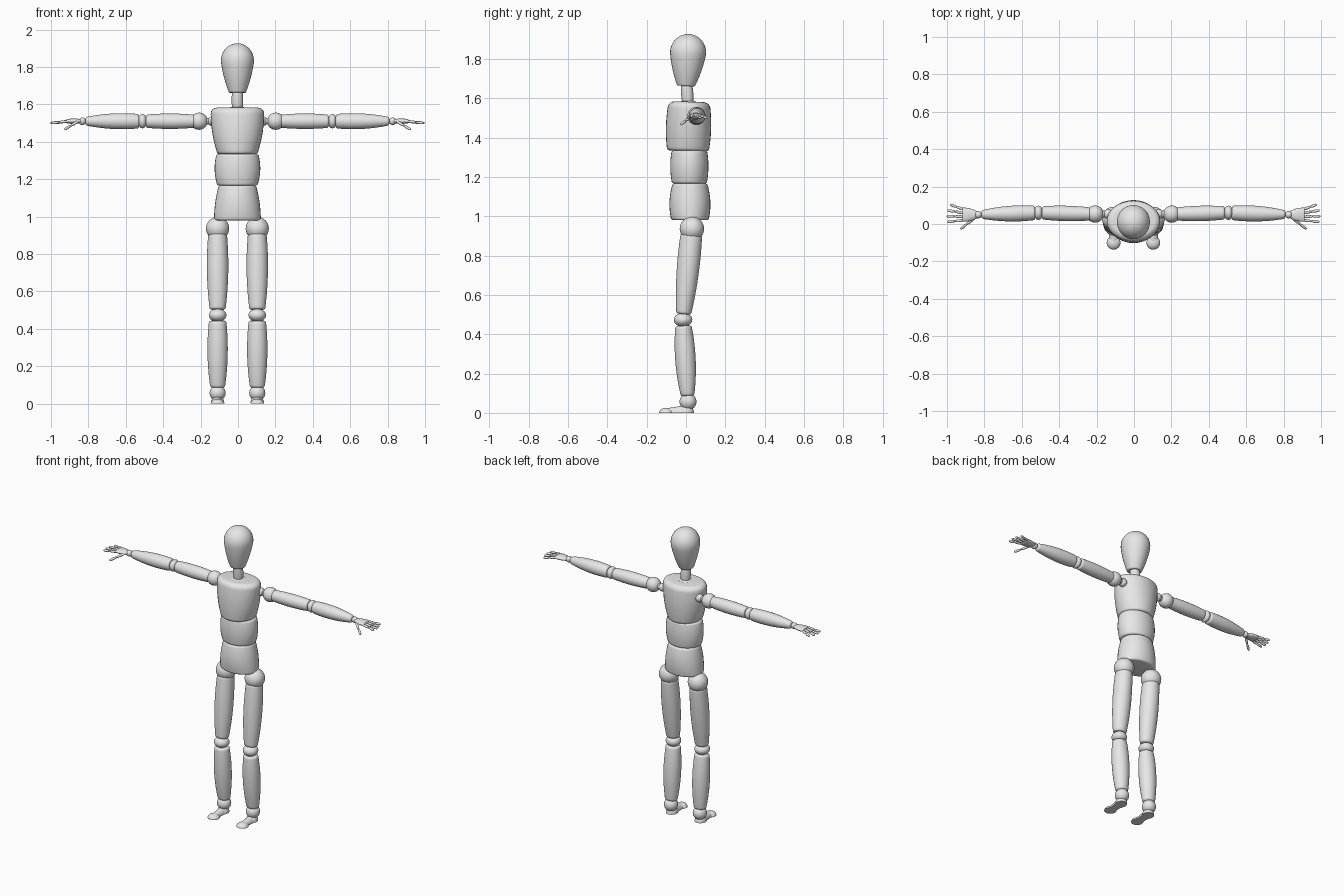
import bpy, bmesh
from math import cos, sin, pi, sqrt, radians
from mathutils import Matrix, Vector

default_cube = bpy.data.objects.get("Cube")
if default_cube:
    bpy.data.objects.remove(default_cube, do_unlink=True)

BODY_MIDDLE = Vector((-0.003, 0, 0))
UP, BACK = Vector((0, 0, 1)), Vector((0, 1, 0))
SIDES = 32
RINGS = 28

grey = bpy.data.materials.new("mannequin grey")
grey.use_nodes = True
grey.diffuse_color = (0.8, 0.8, 0.8, 1)
shader = grey.node_tree.nodes["Principled BSDF"]
shader.inputs["Base Color"].default_value = grey.diffuse_color


def finish(name, bm, mirror):
    """Cut the part flat at the ground, mirror it if asked, and shade it."""
    if min(vert.co.z for vert in bm.verts) < 0:
        everything = bm.verts[:] + bm.edges[:] + bm.faces[:]
        bmesh.ops.bisect_plane(bm, geom=everything, plane_co=(0, 0, 0),
                               plane_no=-UP, clear_outer=True)
        rim = [edge for edge in bm.edges if edge.is_boundary]
        bmesh.ops.holes_fill(bm, edges=rim, sides=0)
    if mirror:
        bm.transform(Matrix.Scale(-1, 4, (1, 0, 0)))
    bm.transform(Matrix.Translation(BODY_MIDDLE))
    bmesh.ops.recalc_face_normals(bm, faces=bm.faces)
    mesh = bpy.data.meshes.new(name)
    bm.to_mesh(mesh)
    bm.free()
    mesh.materials.append(grey)
    part = bpy.data.objects.new(name, mesh)
    bpy.context.collection.objects.link(part)
    bpy.ops.object.select_all(action='DESELECT')
    part.select_set(True)
    bpy.context.view_layer.objects.active = part
    bpy.ops.object.shade_smooth_by_angle(angle=radians(40))


def bulge(radii, t):
    """Smooth curve through the start, middle and end radius."""
    start, middle, end = radii
    return (start * (2 * t - 1) * (t - 1) + middle * 4 * t * (1 - t)
            + end * t * (2 * t - 1))


def rounded(radius, distance, fillet):
    """Reduce a radius near an end of the part to round its edge."""
    if distance >= fillet:
        return radius
    drop = 1 - distance / fillet
    return radius - min(fillet, radius * 0.98) * (1 - sqrt(1 - drop * drop))


def barrel(name, start, end, wide, deep=None, trim=0, fillets=(0.01, 0.01), mirror=False):
    """Bulging oval solid between two points, with rounded ends."""
    start, end = Vector(start), Vector(end)
    axis = (end - start).normalized()
    start, end = start + axis * trim, end - axis * trim
    length = (end - start).length
    guide = UP if abs(axis.y) > 0.9 else BACK
    depth_axis = (guide - axis * guide.dot(axis)).normalized()
    width_axis = depth_axis.cross(axis)
    bm = bmesh.new()
    rings = []
    for step in range(RINGS + 1):
        t = (1 - cos(pi * step / RINGS)) / 2
        a, b = [rounded(rounded(bulge(radii, t), t * length, fillets[0]),
                        (1 - t) * length, fillets[1]) for radii in (wide, deep or wide)]
        centre = start.lerp(end, t)
        turns = [2 * pi * i / SIDES for i in range(SIDES)]
        rings.append([bm.verts.new(centre + width_axis * a * cos(turn) + depth_axis * b * sin(turn))
                      for turn in turns])
    for low, high in zip(rings, rings[1:]):
        for i in range(SIDES):
            bm.faces.new((low[i - 1], low[i], high[i], high[i - 1]))
    bm.faces.new(rings[0])
    bm.faces.new(rings[-1])
    finish(name, bm, mirror)


def ball(name, centre, radius, squash=(1, 1, 1), mirror=False):
    bm = bmesh.new()
    bmesh.ops.create_uvsphere(bm, u_segments=SIDES, v_segments=SIDES // 2, radius=radius)
    bm.transform(Matrix.Translation(centre) @ Matrix.Diagonal(squash).to_4x4())
    finish(name, bm, mirror)


# Head and neck
barrel("head", (0, 0, 1.662), (0, 0.016, 1.926), wide=(0.045, 0.083, 0.095),
       deep=(0.045, 0.086, 0.097), fillets=(0.005, 0.11))
barrel("neck", (0, 0.01, 1.57), (0, 0.003, 1.67), wide=(0.027, 0.031, 0.028))
ball("neck_collar", (0, 0.01, 1.578), 0.045, squash=(1, 1, 0.25))

# Torso blocks
barrel("chest", (0, 0.01, 1.333), (0, 0.016, 1.582), wide=(0.106, 0.136, 0.142),
       deep=(0.106, 0.115, 0.104), fillets=(0.012, 0.03))
barrel("waist", (0, 0.017, 1.166), (0, 0.017, 1.334), wide=(0.107, 0.122, 0.112),
       deep=(0.088, 0.097, 0.09))
barrel("pelvis", (0, 0.02, 0.98), (0, 0.02, 1.166), wide=(0.125, 0.119, 0.1),
       deep=(0.095, 0.104, 0.088))

# Joints of one side, which the limb parts are hung between
hip = Vector((0.106, 0.03, 0.936))
knee = Vector((hip.x, -0.015, 0.473))
ankle = Vector((hip.x, 0.01, 0.057))
heel = Vector((hip.x, 0, 0))
toes = heel - BACK * 0.1
socket = Vector((0.135, 0.053, 1.51))
shoulder = socket + Vector((0.07, 0, 0))
elbow = Vector((0.508, 0.06, socket.z))
wrist = Vector((0.83, 0.05, socket.z))
palm_end = wrist + Vector((0.085, 0, 0))

for label, mirror in (("left_", False), ("right_", True)):
    # Leg
    ball(label + "hip_ball", hip, 0.062, mirror=mirror)
    barrel(label + "thigh", hip, knee, wide=(0.05, 0.057, 0.042),
           deep=(0.055, 0.056, 0.038), trim=0.03, mirror=mirror)
    ball(label + "knee_joint", knee, 0.047, squash=(1, 1, 0.75), mirror=mirror)
    barrel(label + "shin", knee, ankle, wide=(0.046, 0.054, 0.039),
           deep=(0.041, 0.052, 0.034), trim=0.03, mirror=mirror)
    ball(label + "ankle_ball", ankle, 0.043, mirror=mirror)

    # Foot: heel, arch and toe pad, flat on the ground
    ball(label + "heel", heel, 0.04, squash=(0.9, 1, 1.1), mirror=mirror)
    barrel(label + "arch", heel, toes, wide=(0.034, 0.026, 0.028),
           deep=(0.042, 0.031, 0.024), mirror=mirror)
    ball(label + "toe_pad", toes, 0.037, squash=(1, 1, 0.7), mirror=mirror)

    # Arm
    ball(label + "shoulder_socket", socket, 0.026, mirror=mirror)
    barrel(label + "shoulder_peg", socket, shoulder, wide=(0.018,) * 3, mirror=mirror)
    ball(label + "shoulder_ball", shoulder, 0.046, mirror=mirror)
    barrel(label + "upper_arm", shoulder, elbow, wide=(0.034, 0.041, 0.035),
           trim=0.02, mirror=mirror)
    ball(label + "elbow_joint", elbow, 0.038, squash=(0.65, 1, 1), mirror=mirror)
    barrel(label + "forearm", elbow, wrist, wide=(0.038, 0.041, 0.022),
           trim=0.018, mirror=mirror)
    ball(label + "wrist_ball", wrist, 0.02, mirror=mirror)

    # Hand
    barrel(label + "palm", wrist, palm_end, wide=(0.01, 0.014, 0.011),
           deep=(0.015, 0.033, 0.037), fillets=(0.005, 0.005), mirror=mirror)
    digits = [("thumb", wrist + Vector((0.02, -0.02, 0)), wrist + Vector((0.095, -0.077, -0.044)))]
    for i, finger in enumerate(("index", "middle", "ring", "little")):
        root = Vector((palm_end.x - 0.01, 0.02 + 0.019 * i, socket.z))
        tip = Vector((1 - 0.005 * (i - 1) ** 2, 0.011 + 0.031 * i, socket.z - 0.01))
        digits.append((finger + "_finger", root, tip))
    for digit, root, tip in digits:
        bend = root.lerp(tip, 0.55)
        for section, a, b in (("_base", root, bend), ("_tip", bend, tip)):
            barrel(label + digit + section, a, b, wide=(0.005, 0.0075, 0.005),
                   fillets=(0.004, 0.004), mirror=mirror)
